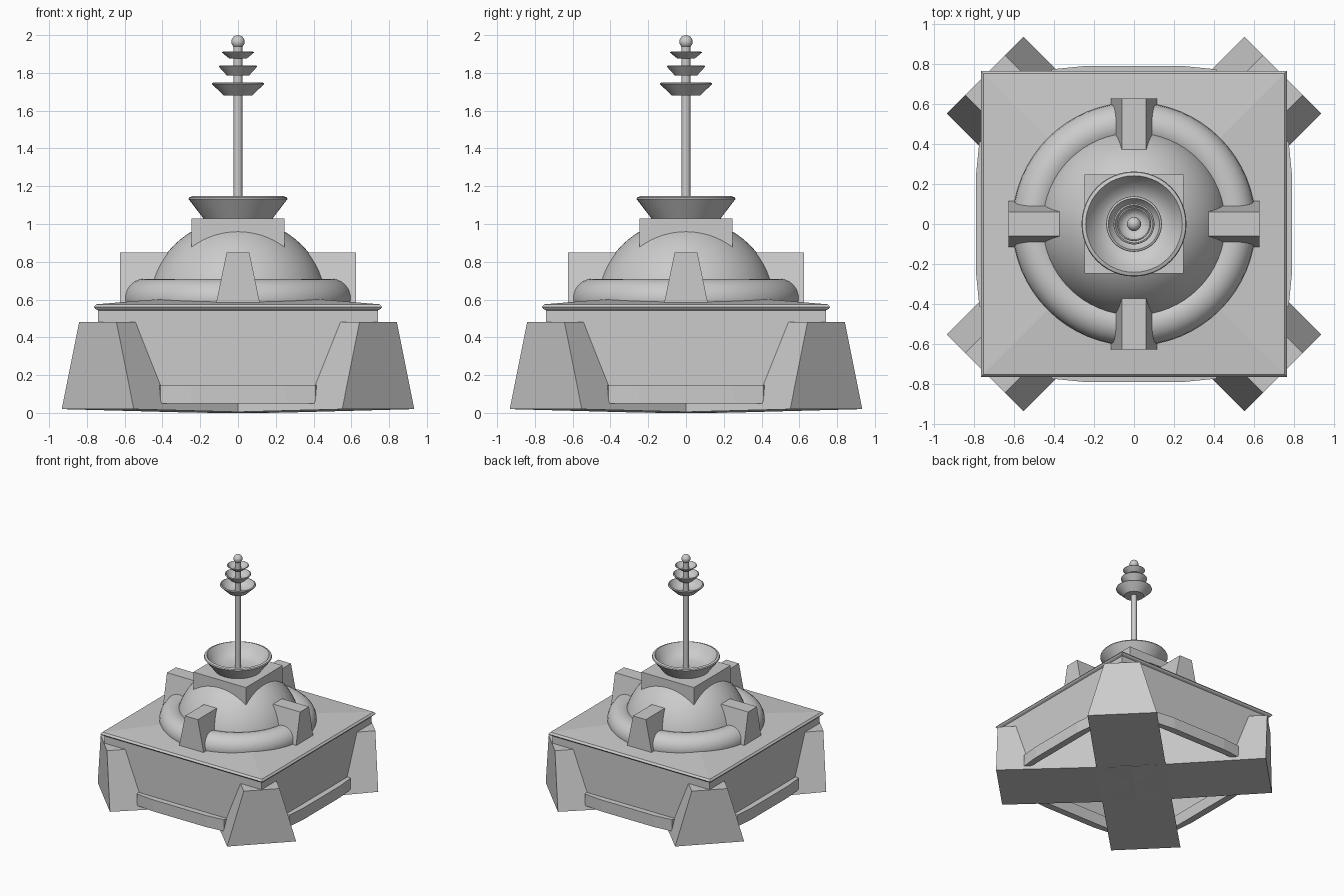
import bpy, bmesh, math
from mathutils import Matrix

if "Cube" in bpy.data.objects:
    bpy.data.objects.remove(bpy.data.objects["Cube"])

stone = bpy.data.materials.new("light_grey")
stone.diffuse_color = (0.6, 0.6, 0.6, 1)
stone.use_nodes = True
stone.node_tree.nodes["Principled BSDF"].inputs["Base Color"].default_value = stone.diffuse_color


def make(name, verts, faces, smooth=False):
    me = bpy.data.meshes.new(name)
    me.from_pydata(verts, [], faces)
    bm = bmesh.new()
    bm.from_mesh(me)
    bmesh.ops.remove_doubles(bm, verts=bm.verts, dist=1e-5)
    bmesh.ops.recalc_face_normals(bm, faces=bm.faces)
    bm.to_mesh(me)
    bm.free()
    me.materials.append(stone)
    ob = bpy.data.objects.new(name, me)
    bpy.context.collection.objects.link(ob)
    if smooth:
        bpy.ops.object.select_all(action='DESELECT')
        ob.select_set(True)
        bpy.context.view_layer.objects.active = ob
        bpy.ops.object.shade_smooth_by_angle(angle=math.radians(35))
    return ob


def stack(name, rings, bottom=True, top=True):
    """Join equal-sized loops of points into a skin."""
    n = len(rings[0])
    verts = [p for r in rings for p in r]
    faces = [(k * n + i, k * n + (i + 1) % n, (k + 1) * n + (i + 1) % n, (k + 1) * n + i)
             for k in range(len(rings) - 1) for i in range(n)]
    if bottom:
        faces.append(tuple(range(n))[::-1])
    if top:
        faces.append(tuple(range((len(rings) - 1) * n, len(rings) * n)))
    return make(name, verts, faces)


def square(h, z):
    return [(-h, -h, z), (h, -h, z), (h, h, z), (-h, h, z)]


def lathe(name, profile, seg=48, closed=False):
    n = len(profile)
    verts = [(r * math.cos(2 * math.pi * i / seg), r * math.sin(2 * math.pi * i / seg), z)
             for i in range(seg) for r, z in profile]
    faces = [(i * n + k, (i + 1) % seg * n + k, (i + 1) % seg * n + (k + 1) % n, i * n + (k + 1) % n)
             for i in range(seg) for k in range(n if closed else n - 1)]
    return make(name, verts, faces, True)


def wedge(name, angle, r0, r1, z_in, z_out, z_top, w_bottom, w_top):
    """Radial block with a trapezoid section, narrower at the top."""
    verts = []
    for r, z in ((r0, z_in), (r1, z_out)):
        verts += [(r, -w_bottom, z), (r, w_bottom, z), (r, w_top, z_top), (r, -w_top, z_top)]
    ob = make(name, verts, [(0, 1, 2, 3), (4, 5, 6, 7), (0, 1, 5, 4), (1, 2, 6, 5), (2, 3, 7, 6), (3, 0, 4, 7)])
    ob.data.transform(Matrix.Rotation(math.radians(angle), 4, 'Z'))
    return ob


# Square body, open underneath
stack("body_walls", [square(0.74, 0.05), square(0.74, 0.55)], bottom=False, top=False)

# Roof slab with a low hipped top
stack("roof", [square(0.735, 0.54), square(0.755, 0.55), square(0.763, 0.56),
               square(0.75, 0.575), square(0.3, 0.612)])

# Corner buttresses meeting in the middle, wall ledges and roof fins
for i in range(4):
    wedge(f"corner_buttress_{i}", 45 + 90 * i, 0.0, 1.05, 0.0, 0.02, 0.48, 0.27, 0.14)
    wedge(f"roof_fin_{i}", 90 * i, 0.372, 0.626, 0.57, 0.57, 0.85, 0.118, 0.06)
    outline = [(-0.42, -0.73), (-0.41, -0.772), (-0.25, -0.788), (0.25, -0.788), (0.41, -0.772), (0.42, -0.73)]
    ledge = stack(f"wall_ledge_{i}", [[(x, y, z) for x, y in outline] for z in (0.05, 0.148)])
    ledge.data.transform(Matrix.Rotation(math.pi / 2 * i, 4, 'Z'))

# Dome and the ring around its foot
lathe("dome", [(0.48 * math.cos(math.radians(a)), 0.548 + 0.48 * math.sin(math.radians(a)))
               for a in range(0, 91, 5)], 64)
lathe("dome_ring", [(0.5 + 0.107 * math.cos(2 * math.pi * k / 24), 0.603 + 0.107 * math.sin(2 * math.pi * k / 24))
                    for k in range(24)], 64, True)

# Square cap on the dome
stack("dome_cap", [square(0.247, 0.84), square(0.247, 1.028)])

# Hollow dishes: the big bowl and three small ones on the mast
for name, radius, foot, z0, h in (("large_dish", 0.262, 0.18, 1.025, 0.122),
                                  ("lower_dish", 0.139, 0.075, 1.68, 0.07),
                                  ("middle_dish", 0.102, 0.058, 1.785, 0.055),
                                  ("upper_dish", 0.085, 0.045, 1.875, 0.037)):
    lathe(name, [(0, z0), (foot, z0), (radius, z0 + h * 0.88), (radius * 0.985, z0 + h * 0.95),
                 (radius * 0.92, z0 + h), (radius * 0.8, z0 + h * 0.6), (radius * 0.65, z0 + h * 0.32),
                 (radius * 0.5, z0 + h * 0.18), (0, z0 + h * 0.15)])

# Mast with a ball on top
lathe("mast", [(0, 1.0), (0.023, 1.0), (0.023, 1.95), (0, 1.95)], 24)
lathe("mast_ball", [(0.035 * math.cos(math.radians(a)), 1.965 + 0.035 * math.sin(math.radians(a)))
                    for a in range(-90, 91, 15)], 24)
